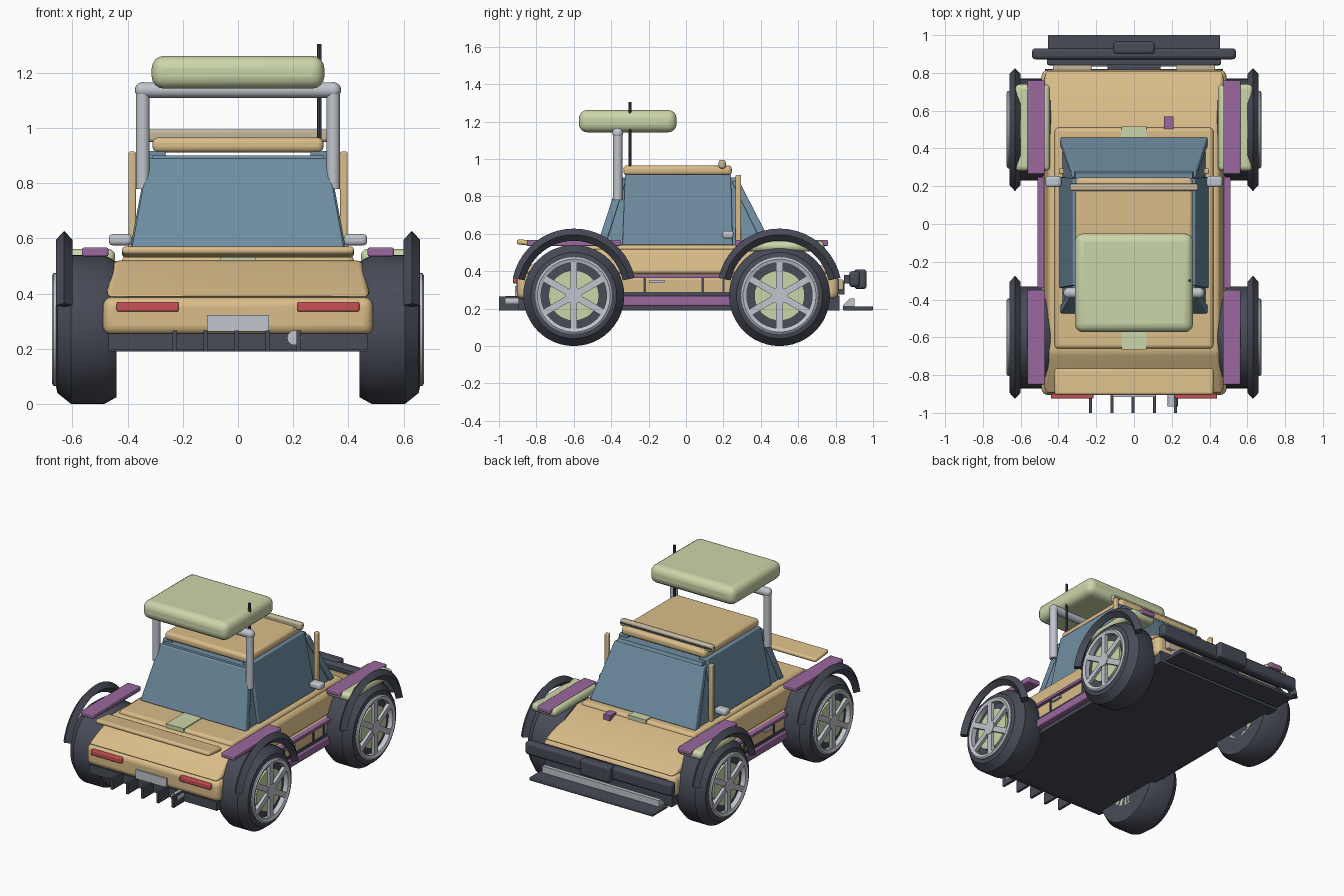
import bpy, bmesh, math
from mathutils import Matrix, Vector

if "Cube" in bpy.data.objects:
    bpy.data.objects.remove(bpy.data.objects["Cube"])


def mat(name, r, g, b):
    m = bpy.data.materials.new(name)
    m.diffuse_color = (r, g, b, 1)
    m.use_nodes = True
    m.node_tree.nodes["Principled BSDF"].inputs["Base Color"].default_value = m.diffuse_color
    return m


TAN = mat("tan_paint", 0.70, 0.51, 0.25)
GLASS = mat("blue_glass", 0.16, 0.27, 0.36)
DARK = mat("dark_rubber", 0.065, 0.07, 0.095)
GREEN = mat("pale_green", 0.60, 0.67, 0.40)
PURPLE = mat("purple_trim", 0.32, 0.14, 0.34)
SILVER = mat("silver", 0.53, 0.56, 0.61)
RED = mat("red_lamp", 0.58, 0.08, 0.09)
BEIGE = mat("beige_lamp", 0.55, 0.47, 0.33)


def finish(name, bm, material, bevel=0.0, segs=2):
    bmesh.ops.recalc_face_normals(bm, faces=bm.faces)
    me = bpy.data.meshes.new(name)
    bm.to_mesh(me)
    bm.free()
    me.materials.append(material)
    ob = bpy.data.objects.new(name, me)
    bpy.context.collection.objects.link(ob)
    if bevel:
        mod = ob.modifiers.new("bevel", 'BEVEL')
        mod.width, mod.segments = bevel, segs
    bpy.ops.object.select_all(action='DESELECT')
    ob.select_set(True)
    bpy.context.view_layer.objects.active = ob
    bpy.ops.object.shade_smooth_by_angle(angle=math.radians(35))
    return ob


def box(name, x, y, z, material, bevel=0.0, segs=2, tilt=0.0):
    """Box from (min, max) ranges, optionally tilted about x."""
    bm = bmesh.new()
    c = Vector(((x[0] + x[1]) / 2, (y[0] + y[1]) / 2, (z[0] + z[1]) / 2))
    s = (x[1] - x[0], y[1] - y[0], z[1] - z[0], 1)
    m = Matrix.Translation(c) @ Matrix.Rotation(tilt, 4, 'X') @ Matrix.Diagonal(s)
    bmesh.ops.create_cube(bm, size=1, matrix=m)
    return finish(name, bm, material, bevel, segs)


def pair(name, x, y, z, material, bevel=0.0, segs=2):
    box(name + "_right", x, y, z, material, bevel, segs)
    box(name + "_left", (-x[1], -x[0]), y, z, material, bevel, segs)


def frustum(name, low, high, material, bevel=0.0, segs=2):
    """Hexahedron between two rectangles (x0, x1, y0, y1, z)."""
    bm = bmesh.new()
    rings = []
    for x0, x1, y0, y1, z in (low, high):
        rings.append([bm.verts.new(p) for p in
                      ((x0, y0, z), (x1, y0, z), (x1, y1, z), (x0, y1, z))])
    a, b = rings
    bm.faces.new(a[::-1])
    bm.faces.new(b)
    for i in range(4):
        j = (i + 1) % 4
        bm.faces.new((a[i], a[j], b[j], b[i]))
    return finish(name, bm, material, bevel, segs)


def rod(name, p, q, r, material, n=16):
    p, q = Vector(p), Vector(q)
    bm = bmesh.new()
    m = Matrix.Translation((p + q) / 2) @ (q - p).to_track_quat('Z', 'Y').to_matrix().to_4x4()
    bmesh.ops.create_cone(bm, cap_ends=True, segments=n, radius1=r, radius2=r,
                          depth=(q - p).length, matrix=m)
    return finish(name, bm, material)


def sweep(name, profile, centre, side, material, n=48, start=0.0, end=360.0):
    """Sweep a closed (x, radius) section around the x axis through centre."""
    bm = bmesh.new()
    full = end - start >= 360
    rings = []
    for i in range(n if full else n + 1):
        t = math.radians(start + (end - start) * i / n)
        rings.append([bm.verts.new((side * x, centre[0] + r * math.cos(t),
                                    centre[1] + r * math.sin(t))) for x, r in profile])
    k = len(profile)
    for i in range(n):
        a, b = rings[i], rings[(i + 1) % len(rings)]
        for j in range(k):
            bm.faces.new((a[j], a[(j + 1) % k], b[(j + 1) % k], b[j]))
    if not full:
        bm.faces.new(rings[0])
        bm.faces.new(rings[-1][::-1])
    return finish(name, bm, material)


# Wheels, fender arches and fender strips
TYRE = [(0.44, 0.02), (0.44, 0.245), (0.485, 0.27), (0.605, 0.27), (0.655, 0.23),
        (0.66, 0.205), (0.635, 0.19), (0.635, 0.02)]
RIM = [(0.63, 0.175), (0.63, 0.205), (0.668, 0.205), (0.675, 0.195), (0.668, 0.175)]
ARCH = [(0.60, 0.30), (0.63, 0.268), (0.66, 0.30), (0.63, 0.333)]
for end_name, y in (("rear", -0.6), ("front", 0.5)):
    for side_name, s in (("left", -1), ("right", 1)):
        tag = f"_{end_name}_{side_name}"
        c = (y, 0.27)
        sweep("tyre" + tag, TYRE, c, s, DARK)
        sweep("rim" + tag, RIM, c, s, SILVER)
        rod("hub_disc" + tag, (s * 0.44, *c), (s * 0.65, *c), 0.135, GREEN, 32)
        rod("hub" + tag, (s * 0.60, *c), (s * 0.672, *c), 0.045, SILVER)
        bm = bmesh.new()
        for i in range(3):
            m = (Matrix.Translation((s * 0.657, *c)) @ Matrix.Rotation(i * math.pi / 3, 4, 'X')
                 @ Matrix.Diagonal((0.024, 0.036, 0.38, 1)))
            bmesh.ops.create_cube(bm, size=1, matrix=m)
        finish("spokes" + tag, bm, SILVER)
        sweep("arch" + tag, ARCH, (y, 0.295), s, DARK, 20, 12, 168)
    strip = (-0.85, -0.35) if y < 0 else (0.265, 0.76)
    pair("fender_strip_" + end_name, (0.47, 0.565), strip, (0.535, 0.567), PURPLE, 0.006)
pair("front_fender", (0.445, 0.63), (0.28, 0.74), (0.505, 0.562), GREEN, 0.025, 3)

# Body shells and chassis
box("chassis", (-0.47, 0.47), (-0.87, 0.82), (0.19, 0.27), DARK)
box("lower_body", (-0.49, 0.49), (-0.905, 0.815), (0.25, 0.388), TAN, 0.035, 4)
frustum("upper_body", (-0.48, 0.48, -0.905, 0.82, 0.388),
        (-0.45, 0.45, -0.68, 0.52, 0.52), TAN, 0.02, 3)
box("cabin_deck", (-0.42, 0.42), (-0.66, 0.51), (0.49, 0.54), TAN, 0.02, 3)
box("deck_stripe", (-0.065, 0.065), (-0.665, 0.515), (0.50, 0.546), GREEN)
box("rear_spoiler", (-0.42, 0.42), (-0.905, -0.765), (0.537, 0.565), TAN, 0.012, 3, -0.1)
box("hood_tab", (0.16, 0.21), (0.46, 0.57), (0.50, 0.535), PURPLE)

# Side sills and door details
pair("sill", (0.40, 0.51), (-0.34, 0.25), (0.215, 0.268), PURPLE, 0.006)
pair("side_trim", (0.45, 0.51), (-0.34, 0.25), (0.364, 0.382), PURPLE)
pair("sill_shadow", (0.45, 0.494), (-0.34, 0.25), (0.268, 0.288), DARK)
for i, y in enumerate((-0.22, 0.09, 0.20)):
    pair(f"door_gap_{i}", (0.45, 0.496), (y - 0.006, y + 0.006), (0.285, 0.364), DARK)
pair("door_handle", (0.48, 0.507), (-0.195, -0.115), (0.337, 0.352), SILVER)

# Cabin glass, posts and roof
frustum("cabin_glass", (-0.38, 0.38, -0.46, 0.44, 0.535),
        (-0.31, 0.31, -0.345, 0.27, 0.90), GLASS)
for name, s in (("left", -1), ("right", 1)):
    lo, hi = sorted((s * 0.34, s * 0.395)), sorted((s * 0.26, s * 0.325))
    frustum("side_window_" + name, (*lo, -0.34, 0.25, 0.54), (*hi, -0.325, 0.24, 0.918),
            GLASS, 0.006)
frustum("rear_window", (-0.39, 0.39, -0.475, -0.43, 0.54),
        (-0.325, 0.325, -0.36, -0.32, 0.89), GLASS, 0.006)
frustum("windshield", (-0.39, 0.39, 0.41, 0.46, 0.54),
        (-0.33, 0.33, 0.245, 0.285, 0.88), GLASS, 0.006)
pair("door_post", (0.37, 0.397), (0.265, 0.295), (0.53, 0.915), TAN, 0.006)
box("roof", (-0.31, 0.31), (-0.335, 0.245), (0.912, 0.966), TAN, 0.02, 3)

# Light bar on the roof
box("light_bar", (-0.34, 0.34), (0.175, 0.212), (0.95, 0.995), BEIGE, 0.01)
box("light_bar_groove", (-0.335, 0.335), (0.20, 0.214), (0.967, 0.978), DARK)
pair("light_bar_foot", (0.27, 0.30), (0.155, 0.23), (0.94, 0.965), BEIGE)

# Roll bar, top pad, antenna and mirrors
for name, s in (("left", -1), ("right", 1)):
    rod("roll_post_" + name, (s * 0.345, -0.365, 0.78), (s * 0.345, -0.365, 1.145), 0.025, SILVER)
    bm = bmesh.new()
    bmesh.ops.create_uvsphere(bm, u_segments=16, v_segments=10, radius=0.029,
                              matrix=Matrix.Translation((s * 0.345, -0.365, 1.138)))
    finish("roll_corner_" + name, bm, SILVER)
rod("roll_crossbar", (-0.345, -0.365, 1.138), (0.345, -0.365, 1.138), 0.028, SILVER)
box("top_pad", (-0.313, 0.313), (-0.573, -0.05), (1.143, 1.262), GREEN, 0.045, 4)
rod("antenna", (0.295, -0.30, 0.88), (0.295, -0.30, 1.305), 0.008, DARK, 8)
pair("mirror", (0.385, 0.468), (0.195, 0.255), (0.575, 0.616), SILVER, 0.014, 3)

# Tail: lamps, plate, diffuser fins and exhaust
pair("tail_lamp", (0.215, 0.44), (-0.925, -0.88), (0.335, 0.37), RED, 0.006)
box("tail_plate", (-0.113, 0.113), (-0.915, -0.895), (0.262, 0.322), SILVER)
box("diffuser_bar", (-0.47, 0.47), (-0.895, -0.86), (0.195, 0.255), DARK)
for i in range(5):
    x = -0.23 + i * 0.1125
    box(f"diffuser_fin_{i}", (x - 0.008, x + 0.008), (-1.0, -0.86), (0.19, 0.266), DARK)
rod("exhaust", (0.205, -0.965, 0.24), (0.205, -0.86, 0.24), 0.027, SILVER)

# Nose: lamps, grille, bumper, winch and splitter
pair("headlamp", (0.225, 0.43), (0.79, 0.842), (0.30, 0.355), BEIGE, 0.006)
box("grille", (-0.14, 0.14), (0.79, 0.848), (0.275, 0.345), DARK)
box("bumper", (-0.54, 0.54), (0.872, 0.93), (0.315, 0.40), DARK, 0.018, 3)
box("bumper_backing", (-0.46, 0.46), (0.845, 0.875), (0.335, 0.38), DARK)
box("winch", (-0.11, 0.11), (0.90, 0.965), (0.305, 0.41), DARK, 0.015, 3)
box("splitter", (-0.455, 0.455), (0.84, 1.0), (0.19, 0.212), DARK, 0.005)
frustum("skid_wedge", (-0.43, 0.43, 0.835, 0.90, 0.212),
        (-0.43, 0.43, 0.875, 0.90, 0.255), SILVER)
